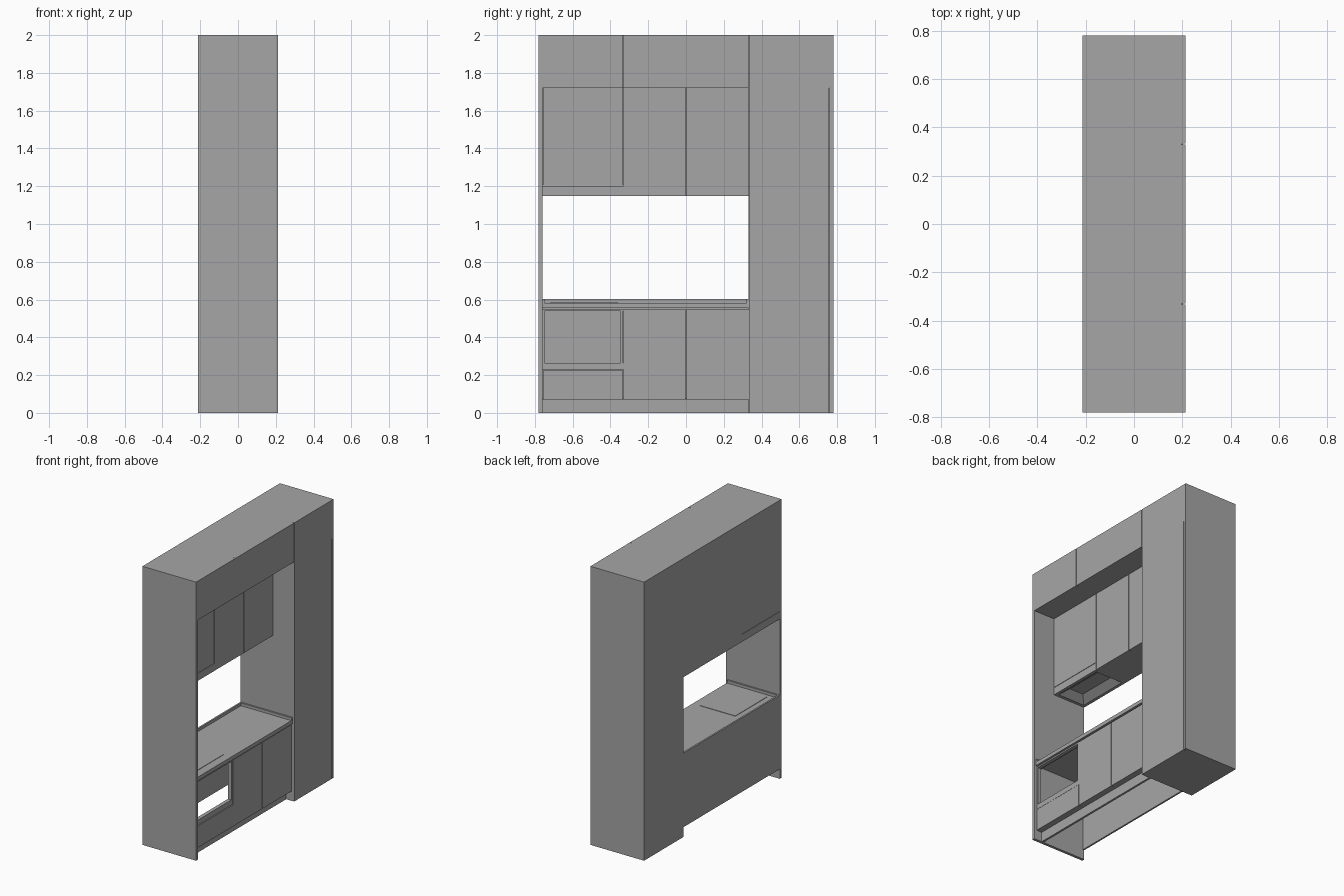
import bpy
import bmesh

default = bpy.data.objects.get("Cube")
if default:
    bpy.data.objects.remove(default, do_unlink=True)

grey = bpy.data.materials.new("plain_grey")
grey.use_nodes = True
colour = (0.38, 0.38, 0.38, 1)
grey.diffuse_color = colour
grey.node_tree.nodes["Principled BSDF"].inputs["Base Color"].default_value = colour

# Shared layout lines
BACK, FRONT, CARCASS = -0.213, 0.213, 0.197
END, INNER, BAY = 0.78, 0.76, 0.332
TOP_Z, HANG_Z = 1.72, 1.147
UPPER_X, BASE_X = 0.045, 0.193
GAP = 0.002


def box(name, x, y, z, bottom_cone=False):
    """Axis-aligned box from (min, max) pairs; optionally hollow its underside."""
    bm = bmesh.new()
    bmesh.ops.create_cube(bm, size=1)
    for v in bm.verts:
        v.co = [r[0] if c < 0 else r[1] for c, r in zip(v.co, (x, y, z))]
    if bottom_cone:
        bm.normal_update()
        under = [f for f in bm.faces if f.normal.z < -0.9]
        bmesh.ops.inset_individual(bm, faces=under, thickness=0.03)
        bmesh.ops.inset_individual(bm, faces=under, thickness=0.075, depth=-0.04)
    mesh = bpy.data.meshes.new(name)
    bm.to_mesh(mesh)
    bm.free()
    mesh.materials.append(grey)
    obj = bpy.data.objects.new(name, mesh)
    bpy.context.collection.objects.link(obj)
    return obj


def door(name, x, y, z):
    """Front panel with a narrow shadow gap on each vertical edge."""
    return box(name, x, (y[0] + GAP, y[1] - GAP), z)


# Full-width top cabinets
box("top_carcass", (BACK, CARCASS), (-END, END), (TOP_Z, 2))
for name, y in (("left", (-END - GAP, -BAY)), ("middle", (-BAY, BAY)),
                ("right", (BAY, END + GAP))):
    door("top_door_" + name, (CARCASS, FRONT), y, (TOP_Z, 2))

# Tall cupboard and the two end panels
box("tall_carcass", (BACK, CARCASS), (BAY, INNER), (0, TOP_Z))
door("tall_door", (CARCASS, FRONT), (BAY, INNER), (0, TOP_Z))
box("end_panel_right", (BACK, FRONT), (INNER, END), (0, TOP_Z))
box("end_panel_left", (BACK, FRONT), (-END, -INNER), (0, TOP_Z))

# Hanging cabinets with an extractor below the first one
box("upper_carcass", (BACK, UPPER_X - 0.016), (-BAY, BAY), (HANG_Z, TOP_Z))
box("hood_cabinet", (BACK, UPPER_X - 0.016), (-INNER, -BAY), (1.203, TOP_Z))
box("extractor_hood", (BACK, UPPER_X), (-INNER, -BAY), (HANG_Z, 1.2), True)
door("hood_door", (UPPER_X - 0.016, UPPER_X), (-INNER, -BAY), (1.203, TOP_Z))
for name, y in (("left", (-BAY, 0)), ("right", (0, BAY))):
    door("upper_door_" + name, (UPPER_X - 0.016, UPPER_X), y, (HANG_Z, TOP_Z))
    door("base_door_" + name, (BASE_X - 0.016, BASE_X), y, (0.07, 0.547))

# Worktop, upstands and hob
box("worktop", (BACK, 0.2), (-INNER, BAY), (0.555, 0.582))
box("back_upstand", (BACK, BACK + 0.012), (-INNER, BAY), (0.582, 0.602))
box("left_upstand", (BACK, 0.2), (-INNER, -INNER + 0.012), (0.582, 0.602))
box("right_upstand", (BACK, 0.2), (BAY - 0.012, BAY), (0.582, 0.602))
box("hob", (-0.14, 0.14), (-0.72, -0.36), (0.582, 0.585))

# Open-bottomed base unit
box("base_back", (BACK, BACK + 0.012), (-INNER, BAY), (0.07, 0.555))
box("base_front_rail", (0.155, 0.177), (-INNER, BAY), (0.545, 0.555))
box("base_floor_strip", (0.14, 0.177), (-INNER, BAY), (0.07, 0.08))
box("plinth", (0.135, 0.15), (-INNER, BAY), (0, 0.07))
door("drawer_front", (BASE_X - 0.016, BASE_X), (-INNER, -BAY), (0.07, 0.225))

# Frame around the empty oven opening
frame_x = (BASE_X - 0.03, BASE_X - 0.003)
box("oven_frame_bottom", frame_x, (-INNER, -BAY), (0.229, 0.265))
box("oven_frame_top", frame_x, (-INNER, -BAY), (0.54, 0.55))
box("oven_frame_left", frame_x, (-INNER, -0.75), (0.265, 0.54))
box("oven_frame_right", frame_x, (-0.347, -BAY - GAP), (0.265, 0.54))
